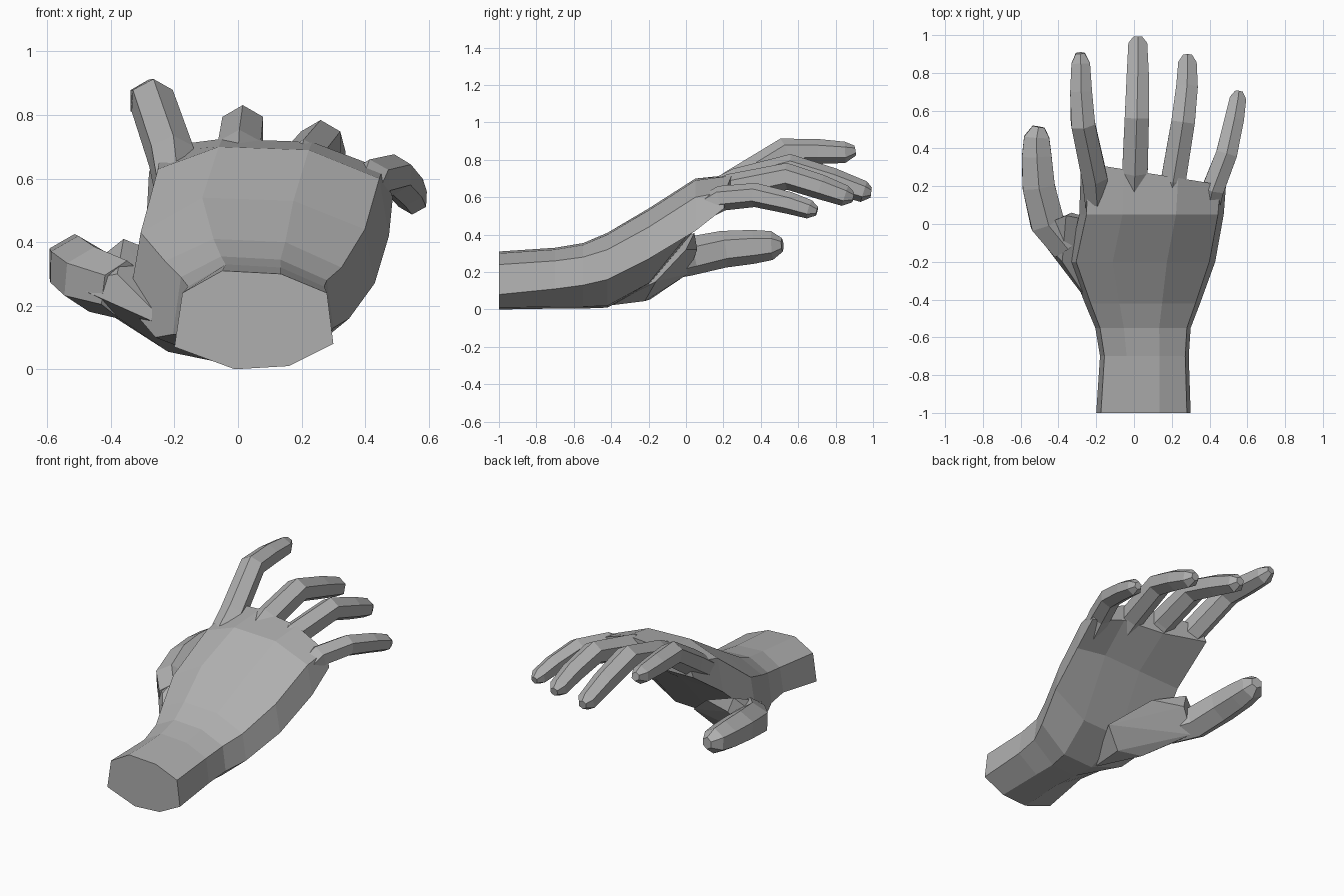
import bpy, bmesh
from mathutils import Vector
from math import cos, sin, pi

if "Cube" in bpy.data.objects:
    bpy.data.objects.remove(bpy.data.objects["Cube"])

TAPER = (.9, 1, .95, .87, .74, .35)   # finger radius from root to tip


def finish(name, bm):
    """Turn a bmesh into a linked object with outward normals."""
    bmesh.ops.recalc_face_normals(bm, faces=bm.faces)
    mesh = bpy.data.meshes.new(name)
    bm.to_mesh(mesh)
    bm.free()
    obj = bpy.data.objects.new(name, mesh)
    bpy.context.collection.objects.link(obj)
    return obj


def loft(name, rings):
    """Skin a list of equal-length rings and cap both ends."""
    bm = bmesh.new()
    loops = [[bm.verts.new(p) for p in ring] for ring in rings]
    n = len(loops[0])
    for a, b in zip(loops, loops[1:]):
        for i in range(n):
            j = (i + 1) % n
            bm.faces.new((a[i], a[j], b[j], b[i]))
    bm.faces.new(loops[0])
    bm.faces.new(loops[-1])
    return finish(name, bm)


def hull(name, points):
    """Faceted lump wrapped around a few points."""
    bm = bmesh.new()
    for p in points:
        bm.verts.new(p)
    bmesh.ops.convex_hull(bm, input=bm.verts)
    loose = [v for v in bm.verts if not v.link_faces]
    bmesh.ops.delete(bm, geom=loose, context='VERTS')
    return finish(name, bm)


def finger(name, radius, path, sides=6):
    """Tapered tube with a ridge along its back, following the joints in path."""
    pts = [Vector(p) for p in path]
    rings = []
    for i, p in enumerate(pts):
        d = (pts[min(i + 1, len(pts) - 1)] - pts[max(i - 1, 0)]).normalized()
        side = d.cross(Vector((0, 0, 1))).normalized()
        up = side.cross(d)
        rings.append([p + radius * TAPER[i] * (side * sin(2 * pi * k / sides) + up * cos(2 * pi * k / sides))
                      for k in range(sides)])
    return loft(name, rings)


def section(y, xl, xr, left, right, top, bottom, slant=0):
    """Eight-sided slice: left/right are z pairs, top/bottom flat, slant skews y across x."""
    w = xr - xl
    pts = [(xl, left[0]), (xl + .05 * w, left[1]), (xl + .30 * w, top), (xl + .67 * w, top - .01),
           (xr - .04 * w, right[1]), (xr, right[0]), (xr - .28 * w, bottom + .01), (xl + .38 * w, bottom)]
    return [(x, y + slant * (x - .1), z) for x, z in pts]


# forearm, wrist and palm
palm = loft("hand", [
    section(-1.0, -.20, .30, (.07, .24), (.08, .24), .31, 0),
    section(-.70, -.18, .29, (.11, .26), (.11, .26), .33, .005),
    section(-.55, -.205, .30, (.11, .29), (.13, .28), .355, .005),
    section(-.42, -.26, .35, (.10, .34), (.16, .32), .41, .01),
    section(-.20, -.345, .43, (.20, .43), (.27, .44), .54, .13),
    section(.05, -.29, .475, (.43, .63), (.42, .60), .70, .44),
    section(.265, -.28, .487, (.62, .70), (.54, .63), .725, .59, -.16),
])

# fleshy base of the thumb
thumb_base = hull("thumb_base", [
    (-.20, -.47, .12), (-.05, -.42, .02), (-.06, -.22, .045), (-.22, -.19, .055), (-.43, .01, .19),
    (-.38, -.20, .30), (-.535, -.03, .27), (-.36, .045, .41), (-.33, .06, .32), (.06, -.16, .15),
    (-.14, 0, .32)])

# thumb and four fingers
digits = [
    thumb_base,
    finger("thumb", .104, [(-.36, -.12, .25), (-.46, .01, .283), (-.505, .20, .322),
                           (-.515, .36, .335), (-.515, .46, .342), (-.505, .515, .345)]),
    finger("index", .077, [(-.19, .03, .53), (-.21, .25, .67), (-.27, .53, .845),
                           (-.28, .70, .845), (-.282, .85, .84), (-.285, .905, .85)]),
    finger("middle", .078, [(0, .08, .59), (.005, .28, .68), (.015, .56, .757),
                            (.02, .78, .69), (.02, .95, .63), (.02, .99, .625)]),
    finger("ring", .076, [(.19, .06, .57), (.21, .24, .65), (.26, .54, .712),
                          (.28, .72, .655), (.283, .85, .608), (.283, .895, .60)]),
    finger("little", .068, [(.38, .02, .50), (.42, .19, .595), (.49, .37, .612),
                            (.53, .55, .57), (.55, .66, .535), (.555, .70, .525)]),
]

# fuse everything into one skin
for d in digits:
    m = palm.modifiers.new(d.name, 'BOOLEAN')
    m.operation = 'UNION'
    m.solver = 'EXACT'
    m.object = d
dg = bpy.context.evaluated_depsgraph_get()
fused = bpy.data.meshes.new_from_object(palm.evaluated_get(dg))
palm.modifiers.clear()
palm.data = fused
for d in digits:
    bpy.data.objects.remove(d)

# mid-grey skin
grey = bpy.data.materials.new("grey")
grey.diffuse_color = (.43, .43, .43, 1)
grey.use_nodes = True
grey.node_tree.nodes["Principled BSDF"].inputs["Base Color"].default_value = grey.diffuse_color
palm.data.materials.clear()
palm.data.materials.append(grey)
